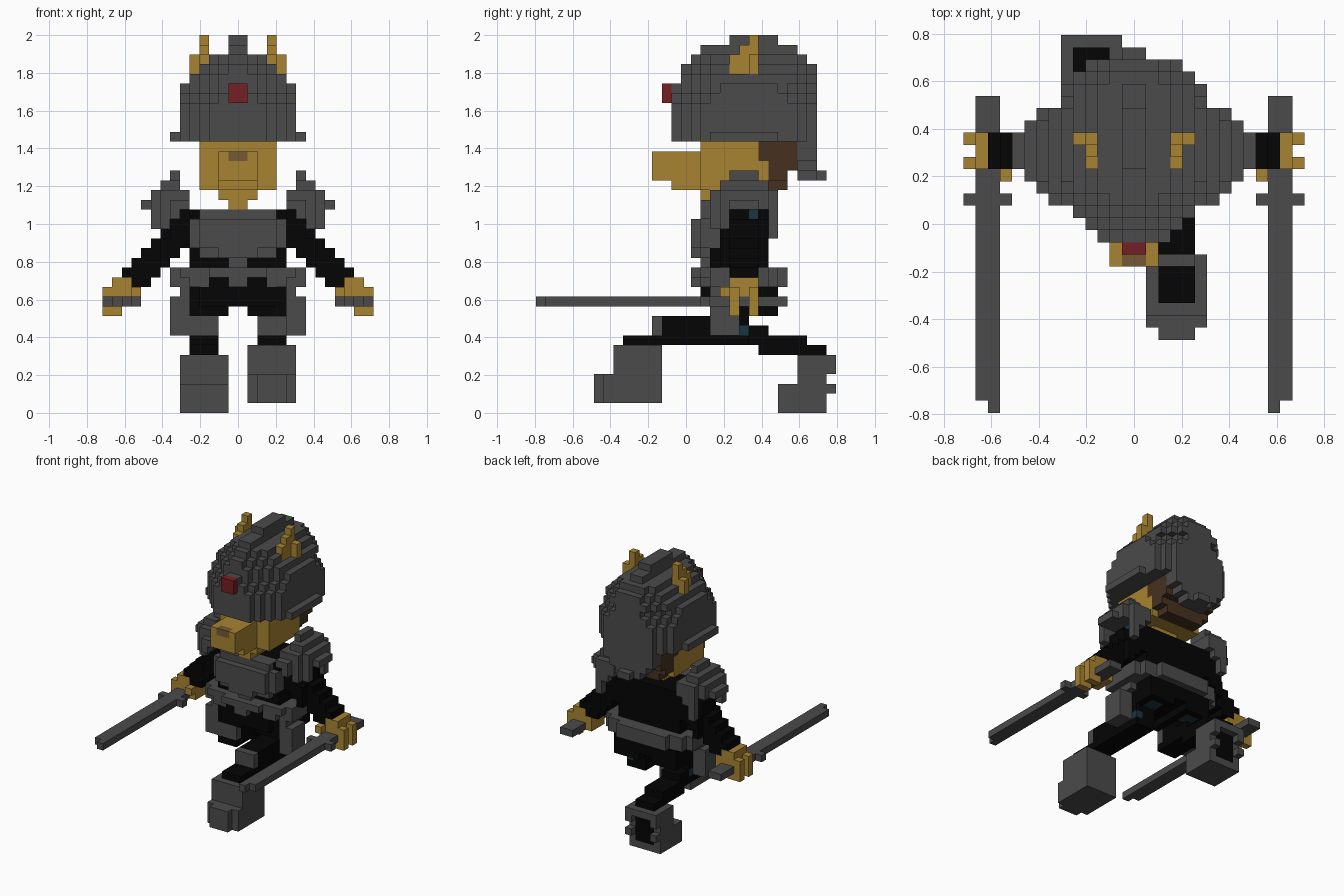
import bpy
import bmesh

if "Cube" in bpy.data.objects:
    bpy.data.objects.remove(bpy.data.objects["Cube"])

V = 2 / 39                       # edge length of one block
COLOURS = {
    "steel_grey": (0.070, 0.070, 0.070),
    "cloth_black": (0.0015, 0.0015, 0.0015),
    "golden_fur": (0.390, 0.230, 0.032),
    "dark_brown": (0.061, 0.031, 0.014),
    "nose_brown": (0.180, 0.102, 0.034),
    "gem_red": (0.175, 0.014, 0.016),
    "deep_teal": (0.010, 0.035, 0.055),
}
MATS = {}
for name, rgb in COLOURS.items():
    m = bpy.data.materials.new(name)
    m.use_nodes = True
    m.diffuse_color = (*rgb, 1)
    bsdf = m.node_tree.nodes["Principled BSDF"]
    bsdf.inputs["Base Color"].default_value = (*rgb, 1)
    bsdf.inputs["Roughness"].default_value = 0.8
    MATS[name] = m

taken = set()
SIDES = [((1, 0, 0), ((1, 0, 0), (1, 1, 0), (1, 1, 1), (1, 0, 1))),
         ((-1, 0, 0), ((0, 0, 0), (0, 0, 1), (0, 1, 1), (0, 1, 0))),
         ((0, 1, 0), ((0, 1, 0), (0, 1, 1), (1, 1, 1), (1, 1, 0))),
         ((0, -1, 0), ((0, 0, 0), (1, 0, 0), (1, 0, 1), (0, 0, 1))),
         ((0, 0, 1), ((0, 0, 1), (1, 0, 1), (1, 1, 1), (0, 1, 1))),
         ((0, 0, -1), ((0, 0, 0), (0, 1, 0), (1, 1, 0), (1, 0, 0)))]


def box(x0, x1, y0, y1, z0, z1):
    """Block cells in a half-open range."""
    return {(x, y, z) for x in range(x0, x1) for y in range(y0, y1) for z in range(z0, z1)}


def mirror(cells):
    return {(-1 - x, y, z) for x, y, z in cells}


def part(name, colour, *groups):
    """Skin the outside of a set of blocks; earlier parts keep shared blocks."""
    cells = set().union(*groups) - taken
    taken.update(cells)
    bm = bmesh.new()
    verts = {}
    for x, y, z in sorted(cells):
        for (dx, dy, dz), corners in SIDES:
            if (x + dx, y + dy, z + dz) in cells:
                continue
            ring = []
            for a, b, c in corners:
                p = (x + a, y + b, z + c)
                if p not in verts:
                    verts[p] = bm.verts.new((p[0] * V, (p[1] - 15.5) * V, p[2] * V))
                ring.append(verts[p])
            bm.faces.new(ring)
    mesh = bpy.data.meshes.new(name)
    bm.to_mesh(mesh)
    bm.free()
    mesh.materials.append(MATS[colour])
    bpy.context.collection.objects.link(bpy.data.objects.new(name, mesh))


def pair(name, colour, *groups):
    cells = set().union(*groups)
    part("left_" + name, colour, cells)
    part("right_" + name, colour, mirror(cells))


# Helmet: horns, gem, stepped dome, crest, brim and neck guard
pair("horn", "golden_fur", box(3, 4, 20, 23, 35, 37), box(3, 4, 21, 23, 37, 38),
     box(3, 4, 22, 23, 38, 39), box(4, 5, 22, 23, 35, 37))
part("helmet_gem", "gem_red", box(-1, 1, 13, 14, 32, 34))
dome = set()
# bottom, top, front, back, half width, half width of the front row
for z0, z1, y0, y1, wide, end in [(28, 32, 14, 29, 6, 3), (32, 33, 14, 29, 6, 2),
                                  (33, 34, 14, 29, 6, 1), (34, 35, 15, 29, 5, 2),
                                  (35, 36, 15, 29, 4, 1), (36, 37, 16, 28, 3, 1)]:
    for y in range(y0, y1):
        w = min(wide, end + min(y - y0, y1 - y))
        dome |= box(-w, w, y, y + 1, z0, z1)
part("helmet", "steel_grey", dome, box(-7, 7, 18, 25, 28, 29),
     box(-1, 1, 17, 27, 37, 38), box(-1, 1, 20, 25, 38, 39),
     box(-4, 4, 27, 29, 26, 28), box(-3, 3, 27, 29, 25, 26), box(-2, 2, 27, 29, 24, 25),
     box(-1, 1, 29, 30, 24, 25))

# Head
part("nose", "nose_brown", box(-1, 1, 12, 13, 26, 27))
part("hair", "dark_brown", box(-4, 4, 23, 27, 26, 28), box(-4, 4, 24, 27, 25, 26),
     box(-4, 4, 24, 26, 24, 25), box(-3, 3, 24, 26, 23, 24))
part("head", "golden_fur", box(-4, 4, 17, 24, 23, 28), box(-2, 2, 12, 17, 24, 27),
     box(-2, 2, 14, 17, 23, 24), box(-2, 2, 17, 22, 22, 23), box(-1, 1, 17, 22, 21, 22))

# Shoulder pads, rounded in plan and open where the arm passes
pad = set()
SPAN = {5: (17, 25), 6: (17, 25), 7: (18, 25), 8: (19, 24), 9: (20, 23)}
for z, (xa, xb), trim in [(24, (6, 7), 3), (23, (6, 8), 2), (22, (5, 9), 1), (21, (5, 10), 0),
                          (20, (6, 9), 0), (19, (7, 9), 0), (18, (7, 8), 0)]:
    for x in range(xa, xb):
        ya, yb = SPAN[x]
        ya, yb = max(ya, 17 + trim), min(yb, 26 - trim)
        pad |= {c for c in box(x, x + 1, ya, yb, z, z + 1)
                if z > 20 or c[1] >= 24 or (c[1] < 20 and z > 18)}
pair("shoulder_pad", "steel_grey", pad)

# Chest armour and belt
part("chest_plate", "steel_grey", box(-5, 5, 17, 19, 17, 20), box(-4, 4, 17, 19, 20, 21),
     box(-4, 4, 17, 19, 16, 17), box(-4, 4, 16, 17, 17, 20), box(-2, 2, 16, 17, 16, 18),
     box(-1, 1, 17, 18, 15, 16))
belt_side = box(3, 5, 17, 18, 13, 14)
part("belt", "steel_grey", box(-6, 6, 18, 25, 13, 15), box(-7, 7, 18, 24, 13, 15),
     box(-6, 6, 17, 18, 14, 15), box(-3, 3, 16, 17, 14, 15), box(-1, 1, 16, 18, 13, 15),
     box(-4, 4, 25, 26, 13, 15), belt_side, mirror(belt_side))

# Arms slope outwards one block per layer
arm = set()
for z, x0, x1 in [(13, 9, 12), (14, 8, 12), (15, 7, 11), (16, 6, 10), (17, 5, 9),
                  (18, 5, 8), (19, 5, 8), (20, 5, 7)]:
    arm |= box(x0, x1, 20, 23, z, z + 1)
    if z > 14:
        arm |= box(x0, min(x1 - 1, 8), 19, 24, z, z + 1)

# Swords held flat, pointing forward
pair("sword", "steel_grey", box(11, 13, 1, 26, 11, 12), box(11, 12, 0, 1, 11, 12),
     box(10, 14, 17, 18, 11, 12))
hand = box(11, 13, 20, 23, 13, 14) | box(10, 13, 20, 23, 12, 13) | box(10, 11, 19, 20, 12, 13)
hand |= box(10, 11, 20, 23, 11, 12)
for y in (20, 22):
    hand |= box(13, 14, y, y + 1, 10, 13) | box(12, 13, y, y + 1, 10, 11)
pair("hand", "golden_fur", hand)
pair("arm_lining", "deep_teal", box(6, 7, 22, 23, 20, 21))
pair("arm", "cloth_black", arm)

# Hip lining, body and hips
pair("hip_lining", "deep_teal", box(2, 4, 22, 24, 10, 11), box(4, 5, 21, 22, 8, 9))
hip = box(1, 5, 18, 25, 10, 11)
part("body", "cloth_black", box(-5, 5, 18, 24, 15, 21), box(-5, 5, 18, 25, 11, 13),
     box(-4, 4, 17, 18, 11, 14), box(5, 6, 19, 23, 20, 21), box(-6, -5, 19, 23, 20, 21),
     hip, mirror(hip))
pair("hip_guard", "steel_grey", box(5, 7, 18, 21, 8, 12), box(5, 6, 18, 22, 12, 13))

# Left leg steps forward
part("left_boot", "steel_grey", box(1, 6, 8, 13, 1, 7), box(1, 6, 7, 8, 1, 4),
     box(2, 5, 6, 7, 1, 4))
part("left_knee_pad", "steel_grey", box(2, 5, 12, 13, 8, 10))
part("left_leg", "cloth_black", box(2, 5, 9, 22, 7, 8), box(2, 5, 13, 22, 8, 10))

# Right leg stretches back
part("right_boot_opening", "cloth_black", box(-5, -2, 29, 30, 1, 5))
part("right_knee_pad", "steel_grey", box(-5, -2, 18, 19, 8, 10))
part("right_leg", "cloth_black", box(-5, -2, 19, 24, 8, 9), box(-5, -2, 19, 22, 9, 10),
     box(-5, -2, 18, 28, 7, 8), box(-5, -2, 23, 30, 6, 7))
part("right_boot", "steel_grey", box(-6, -1, 27, 30, 0, 6), box(-6, -1, 25, 27, 0, 3),
     box(-6, -1, 30, 31, 5, 6), box(-6, -5, 30, 31, 4, 5), box(-2, -1, 30, 31, 4, 5),
     box(-6, -5, 30, 31, 2, 3), box(-2, -1, 30, 31, 2, 3))
